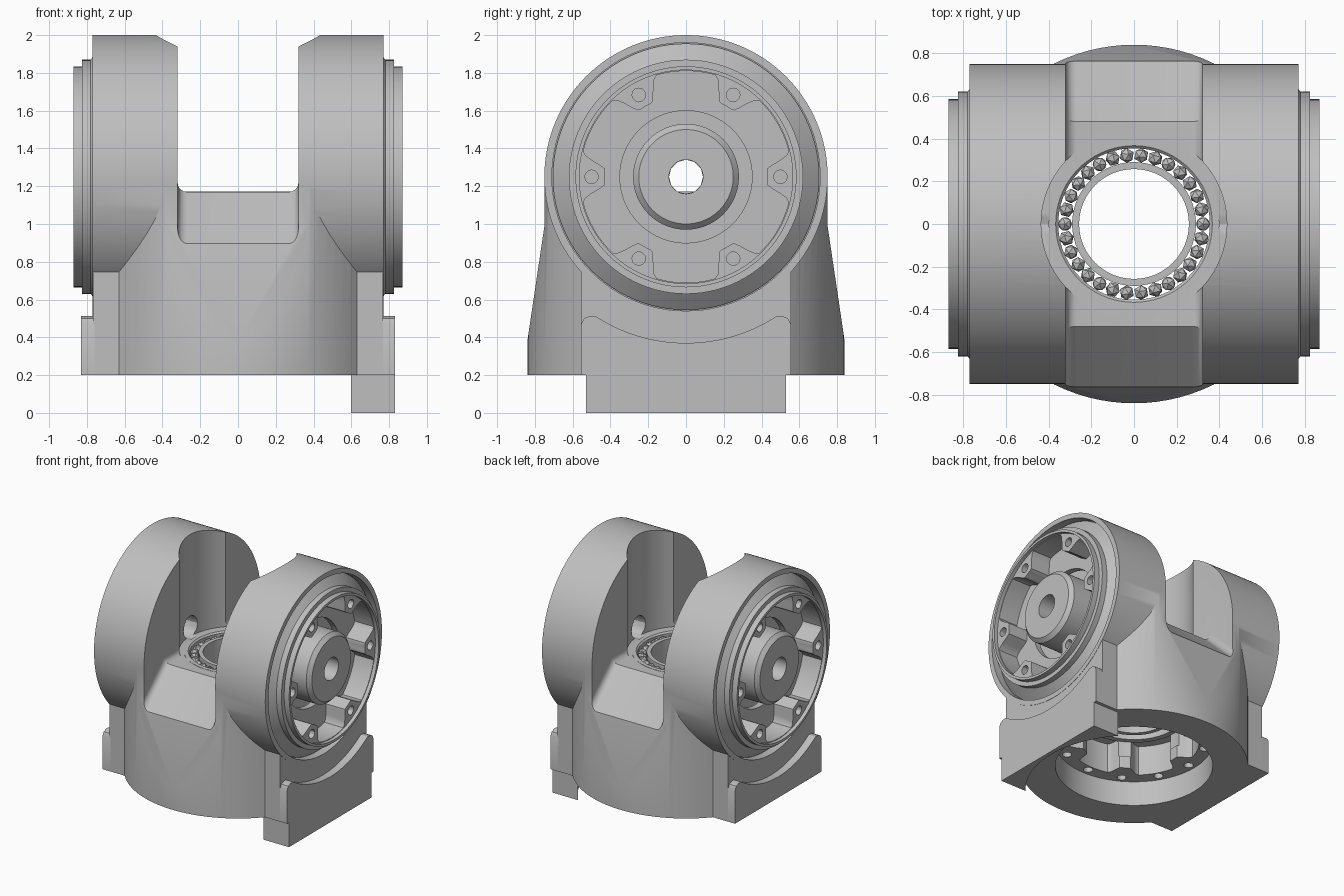
import bpy, bmesh
from math import pi, sin, cos, sqrt, radians
from mathutils import Matrix, Vector

if "Cube" in bpy.data.objects:
    bpy.data.objects.remove(bpy.data.objects["Cube"], do_unlink=True)

AXIS = 1.25          # height of the joint axis
EAR_R = 0.75

metal = bpy.data.materials.new("machined_grey")
metal.use_nodes = True
GREY = (0.52, 0.52, 0.52, 1)
metal.diffuse_color = GREY
bsdf = next(n for n in metal.node_tree.nodes if n.type == 'BSDF_PRINCIPLED')
bsdf.inputs["Base Color"].default_value = GREY


def finish(bm, name):
    bmesh.ops.recalc_face_normals(bm, faces=bm.faces)
    mesh = bpy.data.meshes.new(name)
    bm.to_mesh(mesh)
    bm.free()
    mesh.materials.append(metal)
    ob = bpy.data.objects.new(name, mesh)
    bpy.context.collection.objects.link(ob)
    return ob


def prism(name, outline, lo, hi, axis='Z', bevel=None):
    """Extrude an outline: (x, y) along Z, or (y, z) along X."""
    bm = bmesh.new()
    place = (lambda a, b, t: (a, b, t)) if axis == 'Z' else (lambda a, b, t: (t, a, b))
    base = bm.faces.new([bm.verts.new(place(a, b, lo)) for a, b in outline])
    res = bmesh.ops.extrude_face_region(bm, geom=[base])
    verts = [g for g in res["geom"] if isinstance(g, bmesh.types.BMVert)]
    bmesh.ops.translate(bm, verts=verts, vec=Vector(place(0, 0, hi - lo)))
    if bevel:
        edges = [e for e in bm.edges if bevel(e)]
        bmesh.ops.bevel(bm, geom=edges, offset=0.05, segments=5, profile=0.5, affect='EDGES')
    return finish(bm, name)


def circle(r, n=96, ca=0, cb=0):
    return [(ca + r * cos(2 * pi * i / n), cb + r * sin(2 * pi * i / n)) for i in range(n)]


def disc(r, lo, hi, axis='Z', n=96):
    """Cylinder on the vertical axis or on the joint axis."""
    return prism("cutter", circle(r, n, 0, AXIS if axis == 'X' else 0), lo, hi, axis)


def lathe(name, profile, axis='Z'):
    """Spin a closed (radius, position) profile into a ring."""
    bm = bmesh.new()
    vs = [bm.verts.new((r, 0, h)) for r, h in profile]
    es = [bm.edges.new((vs[i - 1], vs[i])) for i in range(len(vs))]
    bmesh.ops.spin(bm, geom=vs + es, cent=(0, 0, 0), axis=(0, 0, 1), angle=2 * pi, steps=96)
    bmesh.ops.remove_doubles(bm, verts=bm.verts, dist=1e-5)
    if axis == 'X':
        bm.transform(Matrix.Translation((0, 0, AXIS)) @ Matrix.Rotation(pi / 2, 4, 'Y'))
    return finish(bm, name)


def combine(ob, other, op='DIFFERENCE'):
    mod = ob.modifiers.new(op, 'BOOLEAN')
    mod.operation, mod.solver, mod.object = op, 'EXACT', other
    bpy.context.view_layer.objects.active = ob
    bpy.ops.object.modifier_apply(modifier=mod.name)
    bpy.data.objects.remove(other, do_unlink=True)


def lobed(outer, inner, cb=0, n=180):
    """Round outline with six bosses pointing inwards."""
    pts = []
    for i in range(n):
        a = 360 * i / n
        off = abs((a + 30) % 60 - 30)
        t = min(max((off - 5) / 9, 0), 1)
        r = inner + (outer - inner) * t * t * (3 - 2 * t)
        pts.append((r * cos(radians(a)), cb + r * sin(radians(a))))
    return pts


# Column: round base with sloping flat front and back
body = disc(0.84, 0.2, 1.25)
half = [(0.84, 0.1), (0.84, 0.38), (0.748, 1.0), (0.748, 1.4)]
combine(body, prism("clip", half + [(-y, z) for y, z in reversed(half)],
                    -0.766, 0.766, 'X'), 'INTERSECT')
W = 0.555
combine(body, prism("block", [(-W, 0.2), (W, 0.2), (W, 1.1), (-W, 1.1)],
                    -0.768, 0.768, 'X'), 'UNION')

# Ears: one drum, split by a slot with a sloping floor and rounded corners
combine(body, disc(EAR_R, -0.77, 0.77, 'X', 128), 'UNION')
half = [(1.0, 2.3), (1.0, 0.667), (0.48, 1.17)]


def floor_side(e):
    mid = (e.verts[0].co + e.verts[1].co) / 2
    along = abs(e.verts[0].co.x - e.verts[1].co.x)
    upright = abs(e.verts[0].co.z - e.verts[1].co.z) > 1
    return along < 0.01 and not upright and mid.z < 2


combine(body, prism("slot", half + [(-y, z) for y, z in reversed(half)],
                    -0.32, 0.32, 'X', floor_side))
combine(body, disc(0.435, 1.171, 2.3))

# Seats for the flanges and the cross bores
for s in (-1, 1):
    for r, start, end, n in ((0.71, 0.70, 0.9, 96), (0.605, 0.57, 0.9, 96), (0.09, 0.38, 0.6, 12)):
        combine(body, disc(r, min(s * start, s * end), max(s * start, s * end), 'X', n))

# Underside cavity: round mouth, lobed pocket, bolt holes, bearing bore
combine(body, disc(0.58, 0.0, 0.4))
combine(body, prism("pocket", lobed(0.48, 0.38), 0.35, 0.64))
combine(body, disc(0.395, 0.5, 1.3))
for i in range(12):
    a = 2 * pi * i / 12
    combine(body, prism("hole", circle(0.035, 12, 0.525 * cos(a), 0.525 * sin(a)), 0.3, 0.5))
body.name = "yoke_body"
body.data.name = "yoke_body"
parts = [body]

# Ear flange with lobed pocket and bolt holes
flange = lathe("left_flange", [
    (0.35, 0.62), (0.35, 0.84), (0.565, 0.84), (0.565, 0.87), (0.585, 0.87),
    (0.585, 0.825), (0.62, 0.825), (0.62, 0.78), (0.705, 0.71), (0.705, 0.695),
    (0.61, 0.695), (0.61, 0.62)], 'X')
combine(flange, prism("pocket", lobed(0.56, 0.43, AXIS), 0.67, 0.95, 'X'))
for i in range(6):
    a = 2 * pi * i / 6
    combine(flange, prism("hole", circle(0.036, 12, 0.5 * cos(a), AXIS + 0.5 * sin(a)),
                          0.75, 0.95, 'X'))
hub = lathe("left_hub", [(0.09, 0.5), (0.09, 0.84), (0.25, 0.84), (0.28, 0.81), (0.28, 0.5)], 'X')
parts += [flange, hub]

# Side plate with a scooped top edge
arc = [0.48 - 0.04 * i for i in range(25)]
scoop = [(y, AXIS - sqrt(0.88 ** 2 - y * y)) for y in arc]
plate = prism("left_side_plate", [(-W, 0.2), (W, 0.2), (W, 0.47), (0.54, 0.5), (0.51, 0.512)]
              + scoop + [(-0.51, 0.512), (-0.54, 0.5), (-W, 0.47)], 0.76, 0.83, 'X')
parts.append(plate)

# Opposite side repeats the flange, hub and plate
for ob in (flange, hub, plate):
    twin = ob.copy()
    twin.data = ob.data.copy()
    twin.name = ob.name.replace("left", "right")
    twin.rotation_euler.z = pi
    bpy.context.collection.objects.link(twin)
    parts.append(twin)

# Locating foot under one plate, hollowed to the base curve
ys = [0.53 - 0.053 * i for i in range(21)]
parts.append(prism("locating_foot", [(0.83, -0.53), (0.83, 0.53)]
                   + [(sqrt(0.64 - y * y), y) for y in ys], 0.0, 0.21))

# Bearing: two races and a ring of faceted balls
parts.append(lathe("outer_race", [(0.355, 0.63), (0.355, 1.16), (0.367, 1.172),
                                  (0.40, 1.172), (0.40, 0.63)]))
parts.append(lathe("inner_race", [(0.257, 0.63), (0.257, 1.165), (0.29, 1.165), (0.29, 0.63)]))
bm = bmesh.new()
for i in range(30):
    a = 2 * pi * i / 30
    spot = Matrix.Translation((0.323 * cos(a), 0.323 * sin(a), 1.125))
    bmesh.ops.create_icosphere(bm, subdivisions=1, radius=0.036,
                               matrix=spot @ Matrix.Rotation(a * 3, 4, 'X'))
finish(bm, "bearing_balls")

# Smooth round faces, keep machined edges sharp
bpy.ops.object.select_all(action='DESELECT')
for ob in parts:
    ob.select_set(True)
bpy.context.view_layer.objects.active = body
bpy.ops.object.shade_smooth_by_angle(angle=radians(30))
